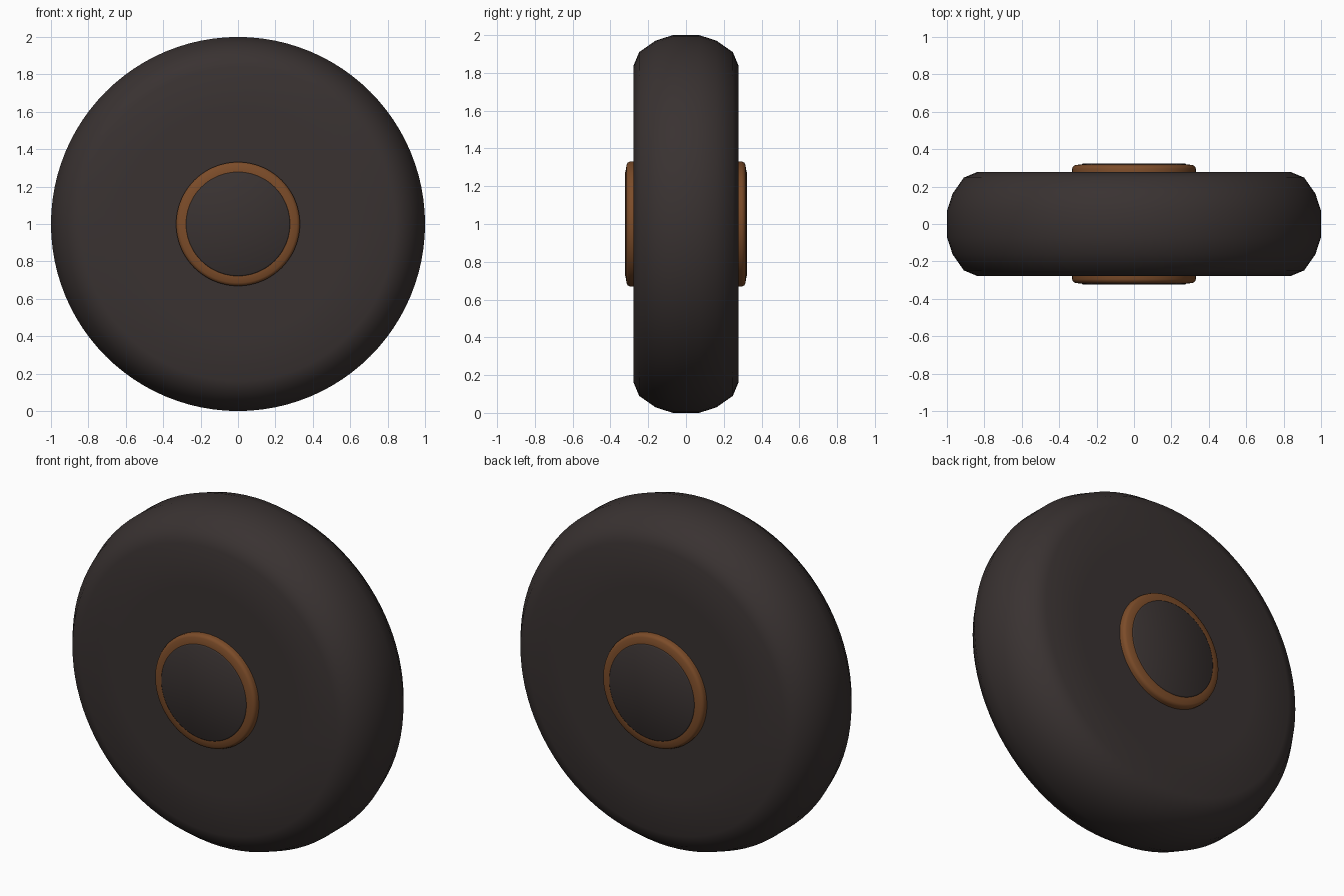
import bpy, bmesh, math
from mathutils import Vector, Matrix

if "Cube" in bpy.data.objects:
    bpy.data.objects.remove(bpy.data.objects["Cube"])

SIDES = 96


def material(name, rgb):
    m = bpy.data.materials.new(name)
    m.diffuse_color = (*rgb, 1)
    m.use_nodes = True
    m.node_tree.nodes["Principled BSDF"].inputs["Base Color"].default_value = m.diffuse_color
    return m


rubber = material("dark rubber", (0.041, 0.032, 0.031))
bronze = material("brown metal", (0.20, 0.072, 0.022))


def lathe(name, profile, mat, angle, closed=False):
    """Spin (radius, y) points around the wheel axle."""
    bm = bmesh.new()
    pts = list(profile) + ([profile[0]] if closed else [])
    verts = [bm.verts.new((r, y, 0)) for r, y in pts]
    edges = [bm.edges.new(p) for p in zip(verts, verts[1:])]
    bmesh.ops.spin(bm, geom=verts + edges, cent=(0, 0, 0), axis=(0, 1, 0),
                   angle=math.tau, steps=SIDES)
    bmesh.ops.remove_doubles(bm, verts=bm.verts, dist=1e-5)
    bmesh.ops.recalc_face_normals(bm, faces=bm.faces)
    me = bpy.data.meshes.new(name)
    bm.to_mesh(me)
    bm.free()
    me.materials.append(mat)
    ob = bpy.data.objects.new(name, me)
    bpy.context.collection.objects.link(ob)
    ob.location.z = 1
    bpy.ops.object.select_all(action='DESELECT')
    ob.select_set(True)
    bpy.context.view_layer.objects.active = ob
    bpy.ops.object.shade_smooth_by_angle(angle=math.radians(angle))
    return ob


# Tyre: flat sidewalls and a coarsely rounded tread
half = [(0, 0.277), (0.6, 0.277), (0.84, 0.277), (0.91, 0.248), (0.97, 0.162), (1.0, 0.07)]
lathe("tyre", half + [(r, -y) for r, y in reversed(half)], rubber, 60)

# Hub ring and dark cap on each side
for s, side in ((-1, "front"), (1, "back")):
    ring = [(0.27, 0.26), (0.331, 0.26), (0.331, 0.295), (0.326, 0.308),
            (0.315, 0.314), (0.285, 0.319), (0.27, 0.319)]
    lathe(side + "_hub_ring", [(r, s * y) for r, y in ring], bronze, 60, True)
    cap = [(0.278, 0.27), (0.278, 0.32), (0.272, 0.324), (0, 0.324)]
    lathe(side + "_hub_cap", [(r, s * y) for r, y in cap], rubber, 60)
